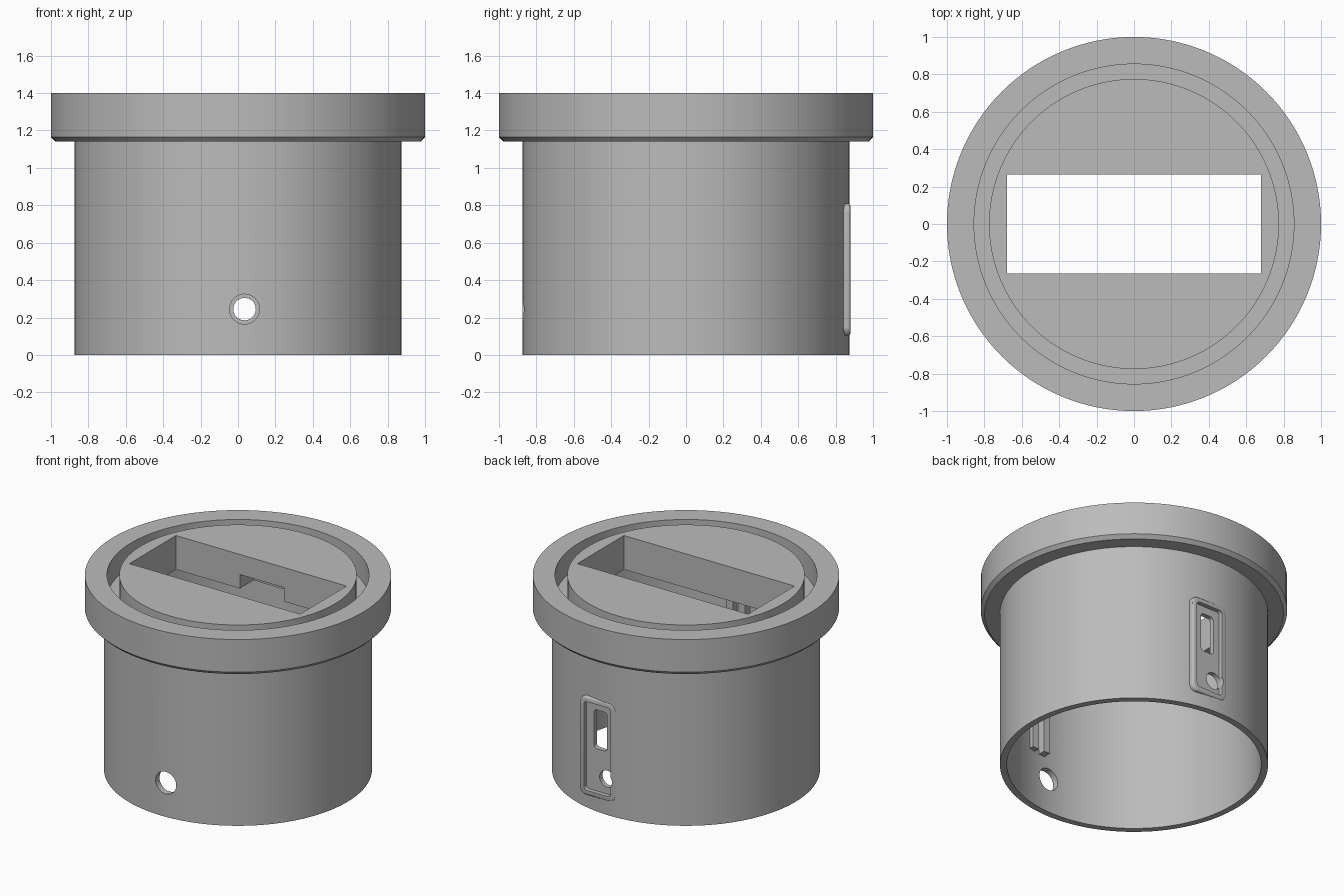
import bpy, bmesh
from math import sin, cos, pi, radians

cube = bpy.data.objects.get("Cube")
if cube:
    bpy.data.objects.remove(cube, do_unlink=True)

grey = bpy.data.materials.new("plain_grey")
grey.use_nodes = True
tint = (0.5, 0.5, 0.5, 1)
grey.diffuse_color = tint
grey.node_tree.nodes["Principled BSDF"].inputs["Base Color"].default_value = tint


def finish(name, bm):
    bmesh.ops.recalc_face_normals(bm, faces=bm.faces)
    mesh = bpy.data.meshes.new(name)
    bm.to_mesh(mesh)
    bm.free()
    mesh.materials.append(grey)
    obj = bpy.data.objects.new(name, mesh)
    bpy.context.collection.objects.link(obj)
    return obj


def lathe(name, profile, steps=128):
    bm = bmesh.new()
    verts = [bm.verts.new((r, 0, z)) for r, z in profile]
    edges = [bm.edges.new(pair) for pair in zip(verts, verts[1:])]
    bmesh.ops.spin(bm, geom=verts + edges, cent=(0, 0, 0), axis=(0, 0, 1),
                   angle=2 * pi, steps=steps, use_duplicate=False)
    bmesh.ops.remove_doubles(bm, verts=bm.verts, dist=0.0005)
    return finish(name, bm)


def prism(name, x0, x1, z0, z1, y0, y1, radius=0, bevel=0):
    """Rounded rectangle in the xz plane, extruded along y."""
    bm = bmesh.new()
    ring = []
    n = 8 if radius else 0
    corners = [(x1 - radius, z1 - radius), (x0 + radius, z1 - radius),
               (x0 + radius, z0 + radius), (x1 - radius, z0 + radius)]
    for q, (cx, cz) in enumerate(corners):
        for i in range(n + 1):
            a = (q + i / max(n, 1)) * pi / 2
            ring.append(bm.verts.new((cx + radius * cos(a), y0, cz + radius * sin(a))))
    bmesh.ops.remove_doubles(bm, verts=ring, dist=0.0001)
    face = bm.faces.new([v for v in ring if v.is_valid])
    new = bmesh.ops.extrude_face_region(bm, geom=[face])["geom"]
    tops = [g for g in new if isinstance(g, bmesh.types.BMVert)]
    bmesh.ops.translate(bm, verts=tops, vec=(0, y1 - y0, 0))
    if bevel:
        rim = [g for g in new if isinstance(g, bmesh.types.BMEdge)]
        bmesh.ops.bevel(bm, geom=rim, offset=bevel, segments=3,
                        affect='EDGES', profile=0.5)
    return finish(name, bm)


def cut(target, cutters):
    bpy.context.view_layer.objects.active = target
    for c in cutters:
        mod = target.modifiers.new("cut", 'BOOLEAN')
        mod.operation = 'DIFFERENCE'
        mod.solver = 'EXACT'
        mod.object = c
        bpy.ops.object.modifier_apply(modifier=mod.name)


# Hollow body with flange, ring groove and top plate
body = lathe("body", [
    (0, 1.155), (0.83, 1.155), (0.83, 0), (0.875, 0), (0.875, 1.14),
    (0.975, 1.14), (1, 1.165), (1, 1.4), (0.855, 1.4), (0.855, 1.23),
    (0.775, 1.23), (0.775, 1.4), (0, 1.4)])

# Raised frame on the back
frame = prism("back_frame", -0.05, 0.235, 0.1, 0.81, 0.815, 0.879, 0.05, 0.014)

# Cutters
opening = prism("opening_cutter", -0.68, 0.68, 1, 1.6, -0.265, 0.265)
notch = prism("notch_cutter", -0.17, 0.18, 1.1, 1.255, 0.2, 0.42)
front_hole = prism("front_hole_cutter", -0.045, 0.115, 0.165, 0.325, -1, -0.6, 0.08)
recess = prism("recess_cutter", -0.014, 0.199, 0.136, 0.774, 0.848, 1, 0.025)
slot = prism("slot_cutter", 0.035, 0.14, 0.44, 0.72, 0.6, 1, 0.025)
back_hole = prism("back_hole_cutter", -0.025, 0.095, 0.185, 0.305, 0.6, 1, 0.06)

cut(body, [opening, notch, front_hole, recess, slot, back_hole])
cut(frame, [recess, slot, back_hole])
for c in (opening, notch, front_hole, recess, slot, back_hole):
    bpy.data.objects.remove(c, do_unlink=True)

# Guide rails inside the front wall
rails = [prism("guide_rail_" + side, x, x + 0.05, 0.4, 1.0, -0.845, -0.77)
         for side, x in (("inner", 0.07), ("outer", 0.165))]

# Smooth shading with sharp edges kept
for obj in [body, frame] + rails:
    bpy.ops.object.select_all(action='DESELECT')
    obj.select_set(True)
    bpy.context.view_layer.objects.active = obj
    bpy.ops.object.shade_smooth_by_angle(angle=radians(30))
